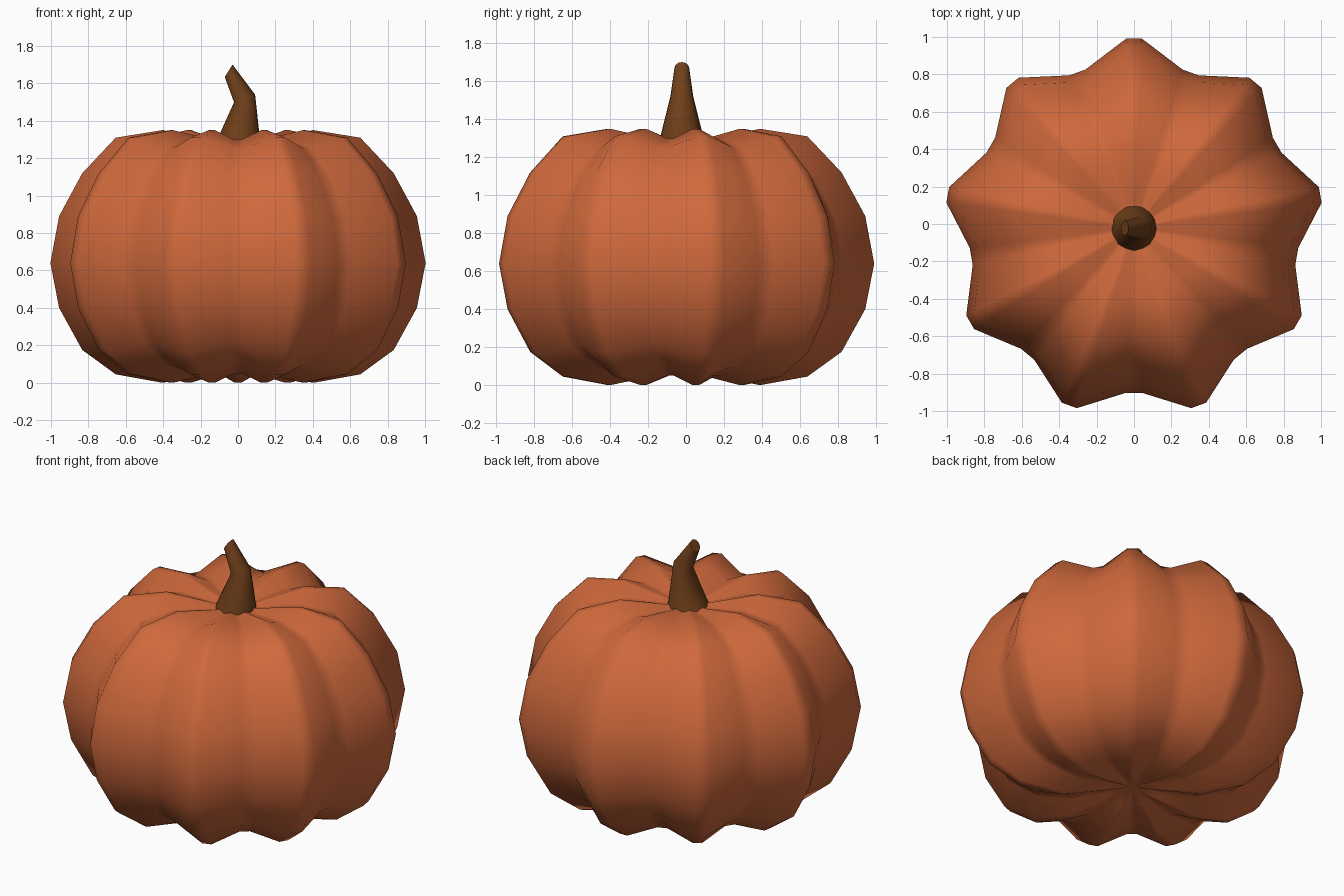
import bpy, bmesh
from math import sin, cos, radians, pi
from mathutils import Vector

if "Cube" in bpy.data.objects:
    bpy.data.objects.remove(bpy.data.objects["Cube"])

CY = -0.02          # axis of the pumpkin in y
LOBES = 9


def material(name, color):
    m = bpy.data.materials.new(name)
    m.diffuse_color = (*color, 1)
    m.use_nodes = True
    m.node_tree.nodes["Principled BSDF"].inputs["Base Color"].default_value = m.diffuse_color
    return m


def loft(name, rings, mat, bottom=None, top=None):
    """Skin a stack of rings; close ends with a pole point or a flat cap."""
    bm = bmesh.new()
    loops = [[bm.verts.new(p) for p in r] for r in rings]
    n = len(loops[0])
    for a, b in zip(loops, loops[1:]):
        for i in range(n):
            j = (i + 1) % n
            bm.faces.new((a[i], a[j], b[j], b[i]))
    for loop, pole in ((loops[0], bottom), (loops[-1], top)):
        if pole is None:
            bm.faces.new(loop)
        else:
            c = bm.verts.new(pole)
            for i in range(n):
                bm.faces.new((loop[i], loop[(i + 1) % n], c))
    bmesh.ops.recalc_face_normals(bm, faces=bm.faces)
    me = bpy.data.meshes.new(name)
    bm.to_mesh(me)
    bm.free()
    me.materials.append(mat)
    ob = bpy.data.objects.new(name, me)
    bpy.context.collection.objects.link(ob)
    bpy.ops.object.select_all(action='DESELECT')
    ob.select_set(True)
    bpy.context.view_layer.objects.active = ob
    bpy.ops.object.shade_smooth_by_angle(angle=radians(50))
    return ob


orange = material("pumpkin_orange", (0.62, 0.14, 0.045))
brown = material("stem_brown", (0.16, 0.05, 0.01))

# Pumpkin body: ridge profile (radius, z) and matching groove profile
ridge = [(0.15, 0.05), (0.41, 0.00), (0.66, 0.045), (0.84, 0.175), (0.965, 0.40),
         (1.012, 0.64), (0.965, 0.89), (0.84, 1.12), (0.66, 1.31), (0.41, 1.35), (0.15, 1.295)]
groove = [(0.14, 0.07), (0.36, 0.05), (0.575, 0.095), (0.735, 0.21), (0.845, 0.415),
          (0.885, 0.64), (0.845, 0.87), (0.735, 1.085), (0.575, 1.255), (0.36, 1.30), (0.14, 1.28)]
rings = []
for (rr, rz), (gr, gz) in zip(ridge, groove):
    ring = []
    for k in range(LOBES):
        a = 40 * k
        for deg, r, z in ((a - 2.4, rr, rz), (a + 2.4, rr, rz),
                          (a + 17, gr, gz), (a + 23, gr, gz)):
            t = radians(deg)
            ring.append((r * sin(t), CY + r * cos(t), z))
    rings.append(ring)
loft("pumpkin_body", rings, orange, bottom=(0, CY, 0.08), top=(0, CY, 1.275))

# Crooked stem: (x, z, radius, ring tilt in degrees)
stem = []
for x, z, r, tilt in ((0, 1.28, 0.12, 0), (0.035, 1.52, 0.06, 20), (-0.05, 1.668, 0.039, 58)):
    u = Vector((cos(radians(tilt)), 0, sin(radians(tilt))))
    v = Vector((0, 1, 0))
    c = Vector((x, CY - 0.002, z))
    stem.append([c + r * (cos(2 * pi * i / 16) * u + sin(2 * pi * i / 16) * v) for i in range(16)])
loft("stem", stem, brown)
